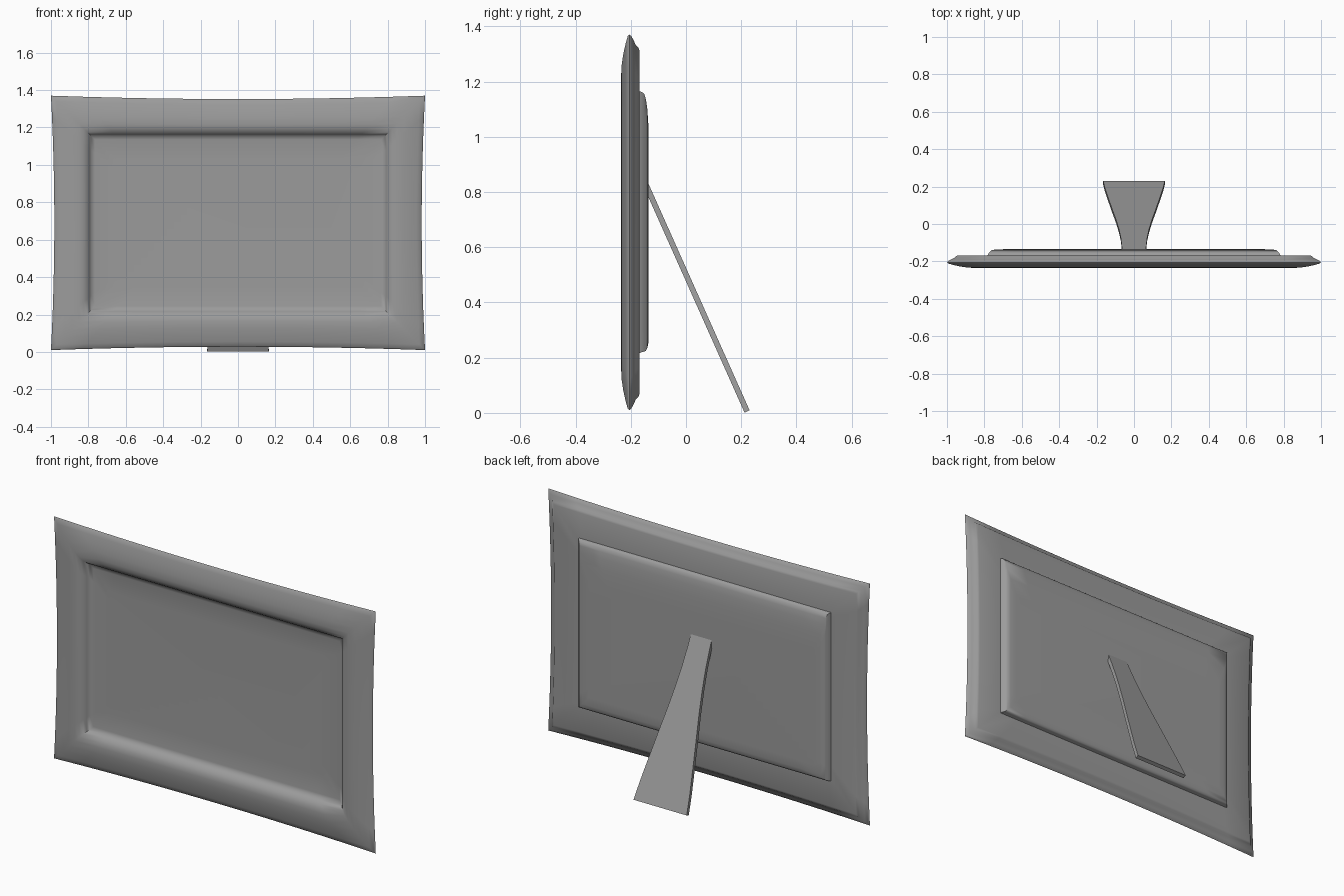
import bpy, bmesh, math
from mathutils import Vector

cube = bpy.data.objects.get("Cube")
if cube:
    bpy.data.objects.remove(cube)

grey = bpy.data.materials.new("plain grey")
grey.use_nodes = True
colour = (0.33, 0.33, 0.33, 1)
grey.diffuse_color = colour
grey.node_tree.nodes["Principled BSDF"].inputs["Base Color"].default_value = colour

MID = 0.69     # height of the frame centre
STEPS = 12     # segments along each side


def bowed_ring(bm, x, bottom, top, y, bow):
    """Rectangular loop whose sides curve gently inward by bow."""
    corners = [(-x, bottom), (x, bottom), (x, top), (-x, top)]
    inward = [(0, 1), (-1, 0), (0, -1), (1, 0)]
    ring = []
    for i in range(4):
        a, b, n = Vector(corners[i]), Vector(corners[(i + 1) % 4]), Vector(inward[i])
        for s in range(STEPS):
            t = s / STEPS
            p = a.lerp(b, t) + n * bow * 4 * t * (1 - t)
            ring.append(bm.verts.new((p.x, y, p.y)))
    return ring


def finish(name, bm, angle):
    bmesh.ops.recalc_face_normals(bm, faces=bm.faces)
    mesh = bpy.data.meshes.new(name)
    bm.to_mesh(mesh)
    bm.free()
    obj = bpy.data.objects.new(name, mesh)
    bpy.context.collection.objects.link(obj)
    mesh.materials.append(grey)
    bpy.ops.object.select_all(action="DESELECT")
    obj.select_set(True)
    bpy.context.view_layer.objects.active = obj
    bpy.ops.object.shade_smooth_by_angle(angle=math.radians(angle))
    return obj


def loft(name, rings, angle):
    """Join rings of (x, bottom, top, y, bow) and cap both ends."""
    bm = bmesh.new()
    loops = [bowed_ring(bm, *r) for r in rings]
    for a, b in zip(loops, loops[1:]):
        for i in range(len(a)):
            j = (i + 1) % len(a)
            bm.faces.new((a[i], a[j], b[j], b[i]))
    bm.faces.new(loops[0])
    bm.faces.new(loops[-1])
    return finish(name, bm, angle)


# Frame moulding with recessed picture area: (inset, y) from back to front
profile = [(0.24, -0.168), (0.06, -0.168), (0.048, -0.172), (0.038, -0.182),
           (0.02, -0.19), (0.006, -0.198), (0, -0.205), (0.006, -0.211),
           (0.03, -0.218), (0.07, -0.227), (0.11, -0.233), (0.15, -0.235),
           (0.175, -0.231), (0.195, -0.221), (0.207, -0.208), (0.215, -0.195),
           (0.235, -0.191), (0.34, -0.188)]
frame_rings = [(1 - d, MID - 0.68 + d, MID + 0.68 - d, y,
                0.018 * max(0, 1 - d / 0.2)) for d, y in profile]
loft("picture_frame", frame_rings, 50)

# Raised backing board, softly sloped at the top and crisp at the bottom
backing = [(0.785, 0.215, 1.165, -0.172), (0.78, 0.22, 1.162, -0.16),
           (0.772, 0.222, 1.155, -0.151), (0.767, 0.225, 1.135, -0.145),
           (0.762, 0.235, 1.1, -0.14), (0.74, 0.255, 1.04, -0.136),
           (0.7, 0.3, 0.95, -0.135)]
loft("backing_board", [r + (0,) for r in backing], 50)

# Flared leg leaning out behind the frame: (y, half width) along its length
flare = [(-0.145, 0.064), (-0.11, 0.066), (-0.07, 0.071), (-0.03, 0.08),
         (0.02, 0.095), (0.08, 0.117), (0.14, 0.138), (0.19, 0.155), (0.23, 0.165)]
bm = bmesh.new()
slope = 0.818 / 0.365
offset = Vector((0, -0.018, -0.009))
sections = []
for y, w in flare:
    z = 0.01 + (0.23 - y) * slope
    outer = [Vector((-w, y, z)), Vector((w, y, z))]
    pts = outer + [outer[1] + offset, outer[0] + offset]
    sections.append([bm.verts.new(p) for p in pts])
for a, b in zip(sections, sections[1:]):
    for i in range(4):
        j = (i + 1) % 4
        bm.faces.new((a[i], a[j], b[j], b[i]))
bm.faces.new(sections[0])
bm.faces.new(sections[-1])
finish("support_leg", bm, 30)
